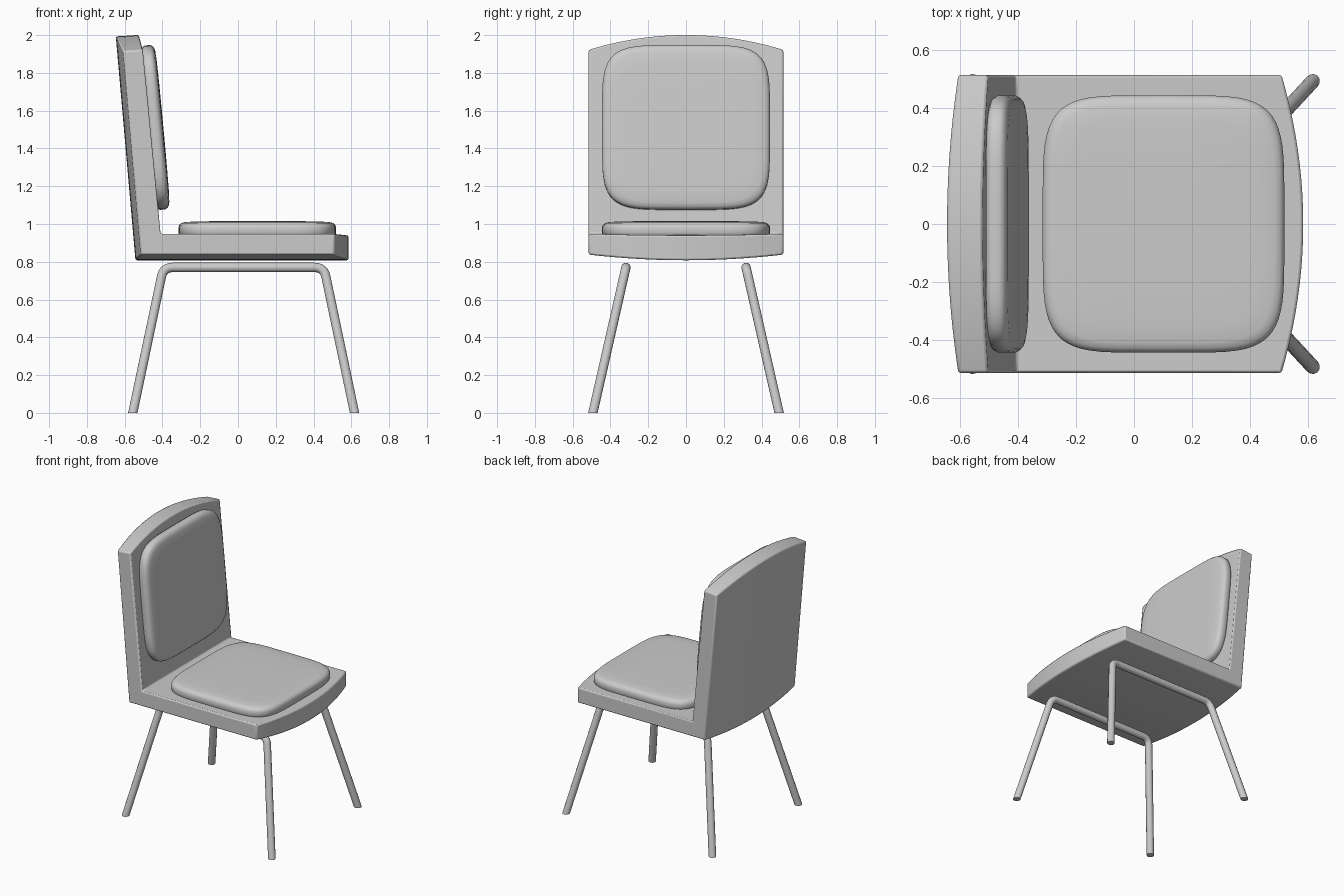
import bpy, bmesh, math
from mathutils import Matrix, Vector

if "Cube" in bpy.data.objects:
    bpy.data.objects.remove(bpy.data.objects["Cube"])


def finish(name, bm, angle=35):
    bmesh.ops.recalc_face_normals(bm, faces=bm.faces)
    me = bpy.data.meshes.new(name)
    bm.to_mesh(me)
    bm.free()
    ob = bpy.data.objects.new(name, me)
    bpy.context.collection.objects.link(ob)
    bpy.context.view_layer.objects.active = ob
    ob.select_set(True)
    bpy.ops.object.shade_smooth_by_angle(angle=math.radians(angle))
    ob.select_set(False)
    return ob


def loft(name, rings):
    bm = bmesh.new()
    vs = [[bm.verts.new(p) for p in r] for r in rings]
    n = len(vs[0])
    for a, b in zip(vs, vs[1:]):
        for i in range(n):
            j = (i + 1) % n
            bm.faces.new((a[i], a[j], b[j], b[i]))
    bm.faces.new(vs[0])
    bm.faces.new(vs[-1])
    return finish(name, bm)


# L-shaped shell: the side profile bulges outward towards the middle
def shell_profile(y):
    b = 1 - (y / 0.515) ** 2
    return [(x, y, z) for x, z in (
        (-0.41, 0.948),
        (0.51 + 0.075 * b, 0.948 - 0.008 * b),
        (0.51 + 0.075 * b, 0.838 - 0.03 * b),
        (-0.515 - 0.028 * b, 0.838 - 0.03 * b),
        (-0.608 - 0.039 * b, 1.915 + 0.078 * b),
        (-0.504 - 0.02 * b, 1.923 + 0.078 * b))]


shell = loft("seat_and_back_shell",
             [shell_profile(0.515 * (i / 10 - 1)) for i in range(21)])
bev = shell.modifiers.new("soft_edges", 'BEVEL')
bev.width = 0.009
bev.segments = 2
bev.limit_method = 'ANGLE'
bev.angle_limit = math.radians(40)


# Cushions: stacked squircle rings with a rounded edge
def cushion(name, hx, hy, thick, matrix):
    def sq(v):
        return math.copysign(abs(v) ** 0.4, v)
    rings = []
    for inset, h in ((0.02, 0), (0.006, 0.1), (0, 0.25), (0, 0.6), (0.005, 0.74),
                     (0.015, 0.86), (0.035, 0.93), (0.09, 0.97), (0.2, 0.99), (0.32, 1)):
        ring = []
        for i in range(64):
            t = math.tau * i / 64
            ring.append(matrix @ Vector(((hx - inset) * sq(math.cos(t)),
                                         (hy - inset) * sq(math.sin(t)), h * thick)))
        rings.append(ring)
    return loft(name, rings)


cushion("seat_cushion", 0.418, 0.445, 0.085, Matrix.Translation((0.102, 0, 0.931)))
cushion("back_cushion", 0.437, 0.445, 0.078,
        Matrix.Translation((-0.473, 0, 1.508)) @ Matrix.Rotation(math.radians(84.7), 4, 'Y'))


# Leg frames: one bent tube per side, feet cut flat on the floor
def leg_frame(name, s):
    foot_b, top_b = Vector((-0.557, s * 0.493, 0)), Vector((-0.395, s * 0.318, 0.77))
    top_f, foot_f = Vector((0.455, s * 0.318, 0.77)), Vector((0.617, s * 0.493, 0))
    path = [foot_b + (foot_b - top_b) * 0.05]
    for a, c, e in ((foot_b, top_b, top_f), (top_b, top_f, foot_f)):
        p, q = c + (a - c).normalized() * 0.05, c + (e - c).normalized() * 0.05
        for i in range(7):
            t = i / 6
            path.append(p * (1 - t) ** 2 + c * 2 * t * (1 - t) + q * t * t)
    path.append(foot_f + (foot_f - top_f) * 0.05)
    cu = bpy.data.curves.new(name + "_path", 'CURVE')
    cu.dimensions = '3D'
    cu.bevel_depth = 0.025
    cu.bevel_resolution = 4
    sp = cu.splines.new('POLY')
    sp.points.add(len(path) - 1)
    for pt, co in zip(sp.points, path):
        pt.co = (*co, 1)
    tmp = bpy.data.objects.new(name + "_path", cu)
    bpy.context.collection.objects.link(tmp)
    bm = bmesh.new()
    bm.from_mesh(tmp.to_mesh())
    tmp.to_mesh_clear()
    bpy.data.objects.remove(tmp)
    bmesh.ops.bisect_plane(bm, geom=bm.verts[:] + bm.edges[:] + bm.faces[:],
                           plane_co=(0, 0, 0), plane_no=(0, 0, -1), clear_outer=True)
    bmesh.ops.holes_fill(bm, edges=[e for e in bm.edges if e.is_boundary], sides=0)
    return finish(name, bm, 50)


leg_frame("right_leg_frame", -1)
leg_frame("left_leg_frame", 1)
